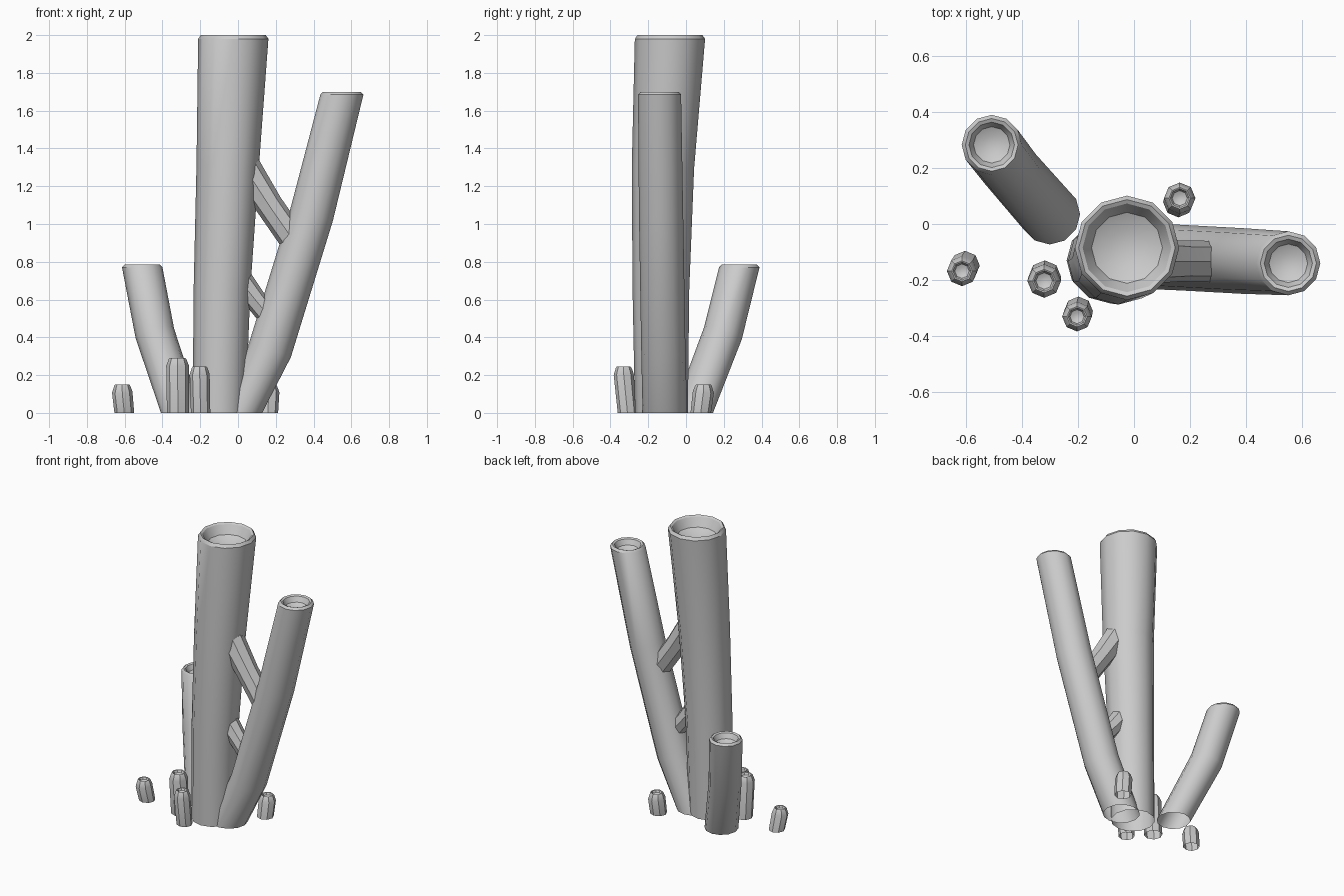
import bpy, bmesh, math
from mathutils import Vector

if "Cube" in bpy.data.objects:
    bpy.data.objects.remove(bpy.data.objects["Cube"])


def ring(bm, c, r, sides, axis=Vector((0, 0, 1))):
    # ring of vertices around c, perpendicular to axis
    q = Vector((0, 0, 1)).rotation_difference(axis)
    verts = []
    for i in range(sides):
        a = 2 * math.pi * i / sides
        verts.append(bm.verts.new(Vector(c) + q @ Vector((r * math.cos(a), r * math.sin(a), 0))))
    return verts


def bridge(bm, a, b):
    n = len(a)
    for i in range(n):
        bm.faces.new((a[i], a[(i + 1) % n], b[(i + 1) % n], b[i]))


def finish(bm, name):
    me = bpy.data.meshes.new(name)
    bm.to_mesh(me)
    bm.free()
    ob = bpy.data.objects.new(name, me)
    bpy.context.collection.objects.link(ob)
    bpy.ops.object.select_all(action='DESELECT')
    ob.select_set(True)
    bpy.context.view_layer.objects.active = ob
    bpy.ops.object.shade_smooth_by_angle(angle=math.radians(32))
    return ob


def tube(name, path, sides, lip=None, drop=0.02, flat_ends=True):
    """path: (x, y, z, radius) stations; lip adds a rounded rim and a hollow."""
    bm = bmesh.new()
    pts = [Vector(p[:3]) for p in path]
    rings = []
    for i, p in enumerate(path):
        prev, nxt = pts[max(i - 1, 0)], pts[min(i + 1, len(pts) - 1)]
        end = i in (0, len(pts) - 1)
        axis = Vector((0, 0, 1)) if end and flat_ends else (nxt - prev).normalized()
        rings.append(ring(bm, pts[i], p[3], sides, axis))
    if lip:
        c, r = pts[-1], path[-1][3]
        inner = r - 2 * lip
        for dz, rr in ((drop, r - lip), (drop * 0.6, inner),
                       (-inner * 0.3, inner * 0.8), (-inner * 0.5, inner * 0.4)):
            rings.append(ring(bm, c + Vector((0, 0, dz)), rr, sides))
    for a, b in zip(rings, rings[1:]):
        bridge(bm, a, b)
    if lip:
        bm.faces.new(rings[-1])
    return finish(bm, name)


# large tubes
tube("main_tube", [(-0.10, -0.13, 0, 0.14), (-0.085, -0.133, 0.65, 0.15),
                   (-0.055, -0.122, 1.3, 0.165), (-0.025, -0.085, 1.98, 0.186)], 12, 0.014)
tube("right_tube", [(0.01, -0.112, 0, 0.118), (0.17, -0.12, 0.335, 0.117),
                    (0.39, -0.132, 1.05, 0.117), (0.55, -0.14, 1.685, 0.114)], 12, 0.014, 0.015)
tube("left_tube", [(-0.30, 0.035, 0, 0.108), (-0.44, 0.195, 0.42, 0.105),
                   (-0.507, 0.282, 0.77, 0.107)], 12, 0.013, 0.015)

# bridging branches between the main and right tubes
tube("upper_branch", [(0.03, -0.13, 1.31, 0.085), (0.165, -0.132, 1.10, 0.073),
                      (0.29, -0.133, 0.92, 0.073)], 8, flat_ends=False)
tube("lower_branch", [(0.01, -0.125, 0.70, 0.07), (0.095, -0.125, 0.595, 0.058),
                      (0.19, -0.125, 0.48, 0.058)], 8, flat_ends=False)

# small sprouts: base xy, top xy, height, radius
sprouts = [
    (-0.602, -0.148, -0.613, -0.168, 0.15, 0.054),
    (-0.318, -0.188, -0.320, -0.203, 0.29, 0.060),
    (-0.198, -0.310, -0.203, -0.330, 0.245, 0.053),
    (0.158, 0.078, 0.163, 0.092, 0.15, 0.056),
]
for i, (bx, by, tx, ty, h, r) in enumerate(sprouts):
    tube(f"sprout_{i + 1}", [(bx, by, 0, r * 0.97), (tx, ty, h - 0.04, r),
                             (tx, ty, h - 0.006, r * 0.78)], 8, 0.005, 0.006)
